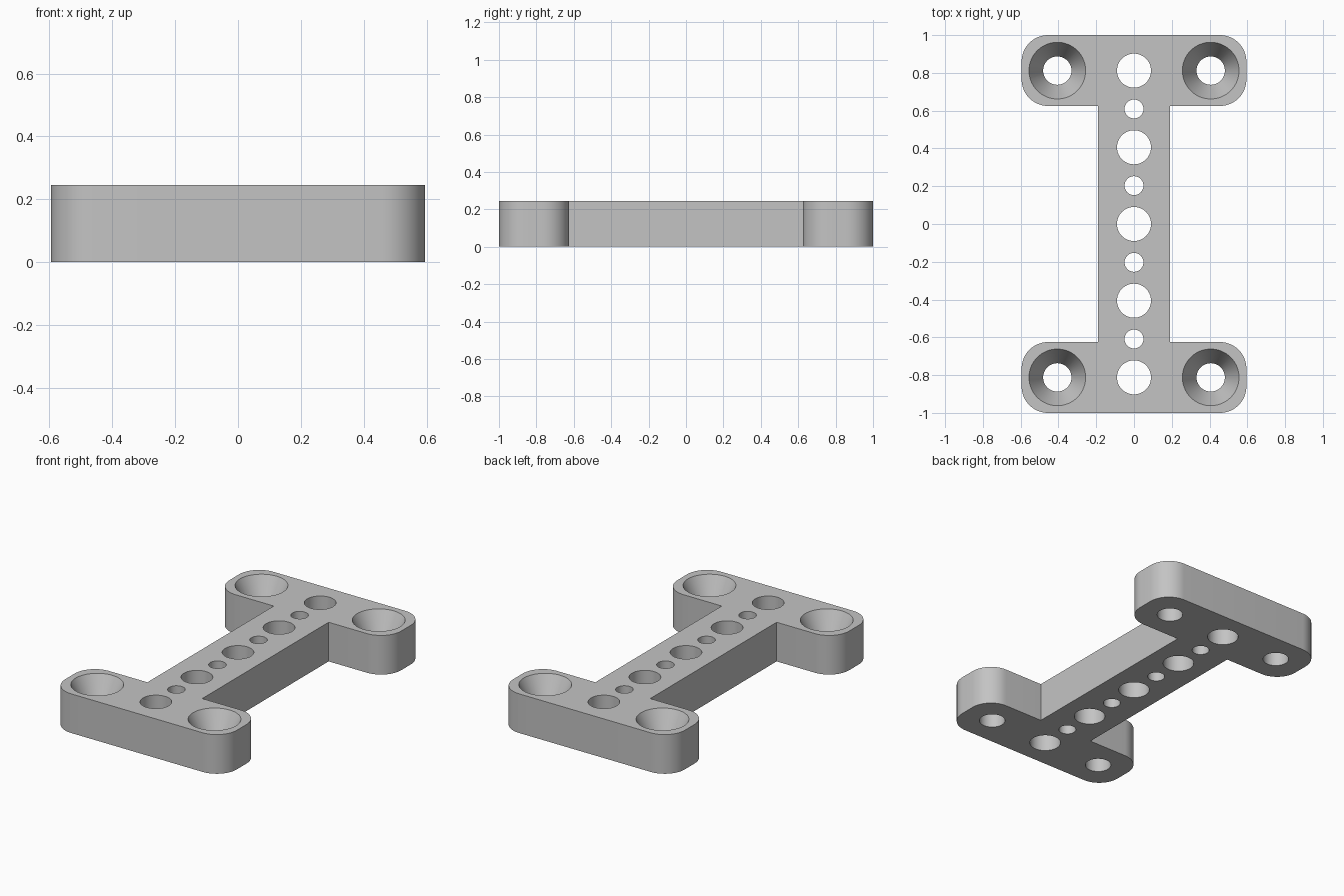
import bpy, bmesh
from math import sin, cos, pi, radians

HEIGHT = 0.245
HALF_WIDTH, HALF_LENGTH = 0.595, 1.0
BAR_HALF, FLANGE_INNER = 0.19, 0.625
CORNER = 0.14
SPACING = 0.203
SEGMENTS = 64

cube = bpy.data.objects.get("Cube")
if cube:
    bpy.data.objects.remove(cube, do_unlink=True)

grey = bpy.data.materials.new("plain grey")
grey.use_nodes = True
colour = (0.55, 0.55, 0.55, 1)
grey.diffuse_color = colour
grey.node_tree.nodes["Principled BSDF"].inputs["Base Color"].default_value = colour


def make_object(name, bm):
    bmesh.ops.recalc_face_normals(bm, faces=bm.faces)
    mesh = bpy.data.meshes.new(name)
    bm.to_mesh(mesh)
    bm.free()
    mesh.materials.append(grey)
    obj = bpy.data.objects.new(name, mesh)
    bpy.context.collection.objects.link(obj)
    return obj


def arc(cx, cy, start, steps=14):
    """Quarter circle, counter-clockwise from the start angle."""
    angles = [start + pi / 2 * i / steps for i in range(steps + 1)]
    return [(cx + CORNER * cos(a), cy + CORNER * sin(a)) for a in angles]


def lathe_hole(bm, x, y, profile):
    """Closed solid of revolution from (radius, z) pairs."""
    rings = [[bm.verts.new((x + r * cos(2 * pi * i / SEGMENTS),
                            y + r * sin(2 * pi * i / SEGMENTS), z))
              for i in range(SEGMENTS)] for r, z in profile]
    for low, high in zip(rings, rings[1:]):
        for i in range(SEGMENTS):
            j = (i + 1) % SEGMENTS
            bm.faces.new((low[i], low[j], high[j], high[i]))
    bm.faces.new(rings[0][::-1])
    bm.faces.new(rings[-1])


# I-shaped plate: one half of the outline, then the same half turned around
half = [(BAR_HALF, FLANGE_INNER)]
half += arc(HALF_WIDTH - CORNER, FLANGE_INNER + CORNER, -pi / 2)
half += arc(HALF_WIDTH - CORNER, HALF_LENGTH - CORNER, 0)
half += arc(CORNER - HALF_WIDTH, HALF_LENGTH - CORNER, pi / 2)
half += arc(CORNER - HALF_WIDTH, FLANGE_INNER + CORNER, pi)
half += [(-BAR_HALF, FLANGE_INNER)]
outline = half + [(-x, -y) for x, y in half]

bm = bmesh.new()
base = bm.faces.new([bm.verts.new((x, y, 0)) for x, y in outline])
top = bmesh.ops.extrude_face_region(bm, geom=[base])["geom"]
bmesh.ops.translate(bm, vec=(0, 0, HEIGHT),
                    verts=[v for v in top if isinstance(v, bmesh.types.BMVert)])
plate = make_object("mounting_plate", bm)

# Row of alternating large and small through holes
bm = bmesh.new()
for i in range(-4, 5):
    radius = 0.09 if i % 2 == 0 else 0.05
    lathe_hole(bm, 0, i * SPACING, [(radius, -0.1), (radius, HEIGHT + 0.1)])

# Countersunk screw holes in the four corners
screw = [(0.075, -0.1), (0.075, HEIGHT - 0.15), (0.175, HEIGHT + 0.05)]
for sx in (-1, 1):
    for sy in (-1, 1):
        lathe_hole(bm, sx * 2 * SPACING, sy * 4 * SPACING, screw)
cutter = make_object("hole_cutter", bm)
cutter.hide_render = True

# Cut the holes and discard the cutter
cut = plate.modifiers.new("holes", "BOOLEAN")
cut.operation = "DIFFERENCE"
cut.solver = "EXACT"
cut.object = cutter
bpy.ops.object.select_all(action="DESELECT")
plate.select_set(True)
bpy.context.view_layer.objects.active = plate
bpy.ops.object.modifier_apply(modifier=cut.name)
bpy.data.objects.remove(cutter, do_unlink=True)

bpy.ops.object.shade_smooth_by_angle(angle=radians(20))
